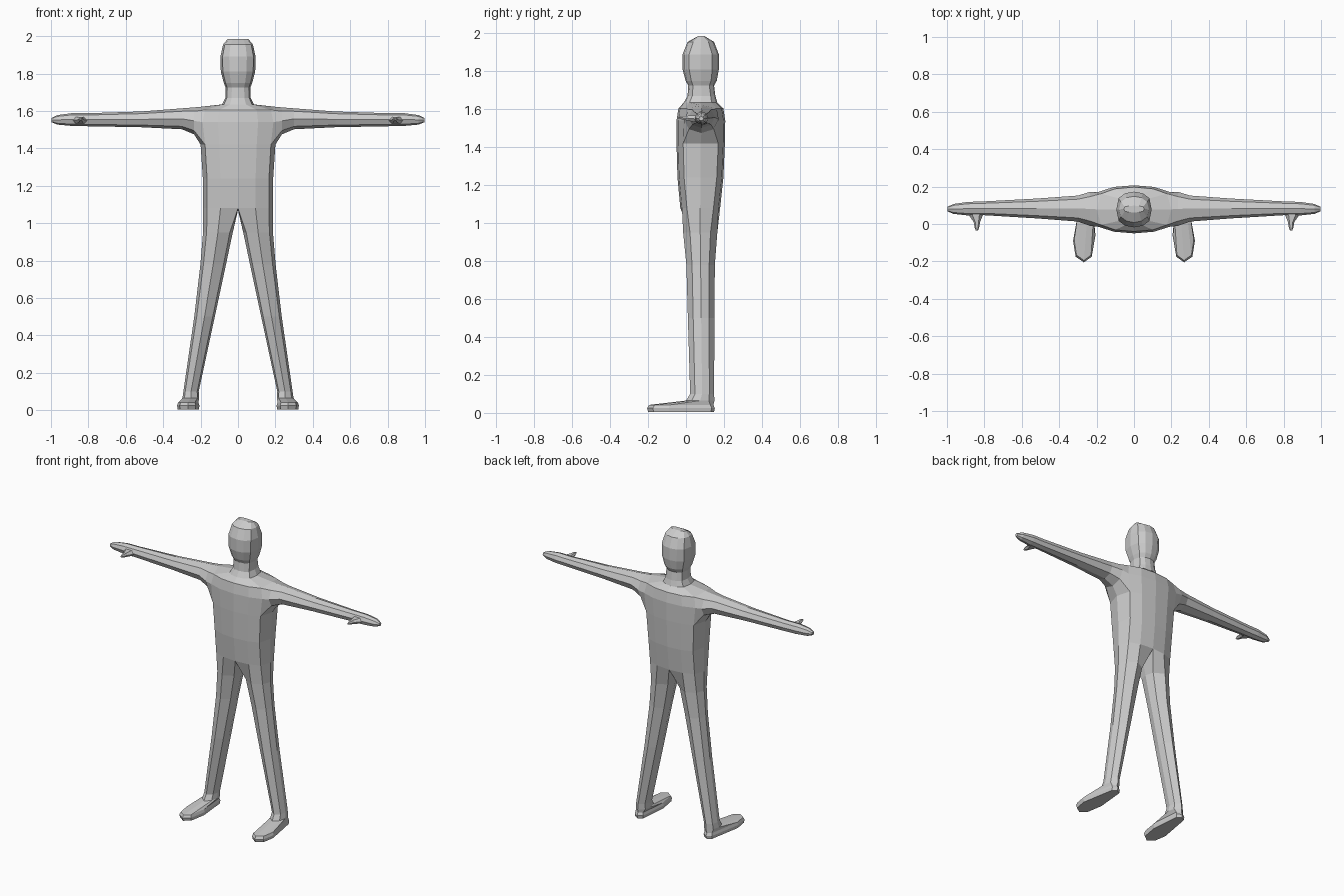
import bpy
import bmesh
from math import cos, sin, tau

cube = bpy.data.objects.get("Cube")
if cube:
    bpy.data.objects.remove(cube)

grey = bpy.data.materials.new("plain grey")
grey.use_nodes = True
colour = (0.6, 0.6, 0.6, 1)
grey.diffuse_color = colour
grey.node_tree.nodes["Principled BSDF"].inputs["Base Color"].default_value = colour


def finish(bm, name):
    """Turn a left half into a mirrored, flat-shaded object."""
    bmesh.ops.recalc_face_normals(bm, faces=bm.faces)
    mesh = bpy.data.meshes.new(name)
    bm.to_mesh(mesh)
    bm.free()
    mesh.materials.append(grey)
    obj = bpy.data.objects.new(name, mesh)
    bpy.context.collection.objects.link(obj)
    obj.modifiers.new("Mirror", 'MIRROR').merge_threshold = 0.0005
    return obj


def add_ring(bm, points):
    return [bm.verts.new(p) for p in points]


def bridge(bm, a, b, closed=False, skip=()):
    n = len(a)
    for i in range(n if closed else n - 1):
        if i not in skip:
            j = (i + 1) % n
            bm.faces.new((a[i], a[j], b[j], b[i]))


def half_arc(z, hx, front, back, corner, mid=0.5, side=0.88):
    """Seven points from the back centre round the left side to the front centre."""
    centre = (front + back) / 2
    bevel = corner * 0.25
    return [(0, back, z), (hx * mid, back - bevel, z), (hx * side, back - corner, z),
            (hx, centre, z),
            (hx * side, front + corner, z), (hx * mid, front + bevel, z), (0, front, z)]


def leg_ring(z, inner, outer, front, back):
    """Eight points matching the half arc plus one on the inner thigh."""
    w, centre = outer - inner, (front + back) / 2
    c = (back - front) * 0.2
    return [(inner + w * 0.1, back - c, z), (inner + w * 0.5, back, z),
            (outer - w * 0.12, back - c, z), (outer, centre, z),
            (outer - w * 0.12, front + c, z), (inner + w * 0.5, front, z),
            (inner + w * 0.1, front + c, z), (inner, centre, z)]


def arm_ring(x, low, high, front, back):
    """Eight points from the underside round the front and over the top."""
    y, z = (front + back) / 2, (low + high) / 2
    hy, hz = (back - front) / 2, (high - low) / 2
    k = 0.72
    return [(x, y + hy * a, z + hz * b) for a, b in
            ((0, -1), (-k, -k), (-1, 0), (-k, k), (0, 1), (k, k), (1, 0), (k, -k))]


body = bmesh.new()

# Torso, from hips to shoulders
torso = [add_ring(body, half_arc(*r)) for r in (
    (1.08, 0.187, -0.03, 0.18, 0.035),
    (1.24, 0.188, -0.045, 0.197, 0.035),
    (1.42, 0.200, -0.05, 0.205, 0.035),
    (1.54, 0.215, -0.05, 0.207, 0.035),
    (1.605, 0.20, -0.04, 0.197, 0.035),
)]
for row, (a, b) in enumerate(zip(torso, torso[1:])):
    bridge(body, a, b, skip=(2, 3) if row >= 2 else ())
low, middle, high = torso[2:]
high[3].co.z = 1.622
body.verts.remove(middle[3])

# Neck and head
previous = high
for r in (
    (1.635, 0.085, -0.012, 0.165, 0.03),
    (1.67, 0.068, 0.008, 0.155, 0.025),
    (1.725, 0.066, 0.012, 0.148, 0.025),
    (1.75, 0.076, -0.002, 0.162, 0.03),
    (1.81, 0.092, -0.018, 0.173, 0.035),
    (1.89, 0.094, -0.018, 0.173, 0.035),
    (1.955, 0.08, 0.008, 0.148, 0.03),
    (1.985, 0.055, 0.062, 0.098, 0.006),
):
    ring = add_ring(body, half_arc(*r))
    bridge(body, previous, ring)
    previous = ring
body.faces.new(previous)

# Arm and hand, grown from the shoulder opening
previous = [low[3], low[4], middle[4], high[4], high[3], high[2], middle[2], low[2]]
for r in (
    (0.235, 1.475, 1.619, -0.01, 0.172),
    (0.30, 1.502, 1.614, 0.013, 0.152),
    (0.52, 1.513, 1.597, 0.03, 0.136),
    (0.80, 1.518, 1.588, 0.047, 0.121),
    (0.89, 1.52, 1.588, 0.046, 0.118),
    (0.965, 1.527, 1.578, 0.054, 0.107),
    (0.997, 1.54, 1.562, 0.068, 0.092),
):
    ring = add_ring(body, arm_ring(*r))
    bridge(body, previous, ring, closed=True)
    previous = ring
body.faces.new(previous)

# Leg, grown from the hip opening
crotch = body.verts.new((0, 0.075, 1.07))
previous = torso[0] + [crotch]
for r in (
    (0.95, 0.028, 0.187, -0.015, 0.165),
    (0.78, 0.064, 0.201, 0.002, 0.152),
    (0.50, 0.124, 0.234, 0.010, 0.150),
    (0.10, 0.210, 0.292, 0.022, 0.148),
    (0.065, 0.208, 0.297, 0.0, 0.150),
):
    ring = add_ring(body, leg_ring(*r))
    bridge(body, previous, ring, closed=True)
    previous = ring

# Foot: the front of the ring is drawn forward to the toes
sole = [(0.225, 0.135), (0.255, 0.152), (0.285, 0.135), (0.326, -0.09),
        (0.312, -0.175), (0.268, -0.205), (0.226, -0.175), (0.206, -0.06)]
for z, grow in ((0.042, 0.9), (0.025, 1.0), (0.004, 0.94)):
    ring = add_ring(body, [(0.262 + (x - 0.262) * grow, y * (grow + 1) / 2, z)
                           for x, y in sole])
    bridge(body, previous, ring, closed=True)
    previous = ring
body.faces.new(previous)
finish(body, "body")

# Thumb, a tapered spur on the front of the hand
thumb = bmesh.new()
previous = None
for y, x, z, rx, rz in (
    (0.07, 0.845, 1.55, 0.055, 0.022),
    (0.045, 0.845, 1.55, 0.036, 0.02),
    (0.01, 0.84, 1.553, 0.017, 0.015),
    (-0.02, 0.84, 1.556, 0.012, 0.011),
    (-0.036, 0.84, 1.557, 0.005, 0.005),
):
    ring = add_ring(thumb, [(x + rx * cos(tau * i / 6), y, z + rz * sin(tau * i / 6))
                            for i in range(6)])
    if previous:
        bridge(thumb, previous, ring, closed=True)
    else:
        thumb.faces.new(ring)
    previous = ring
thumb.faces.new(previous)
finish(thumb, "thumbs")
